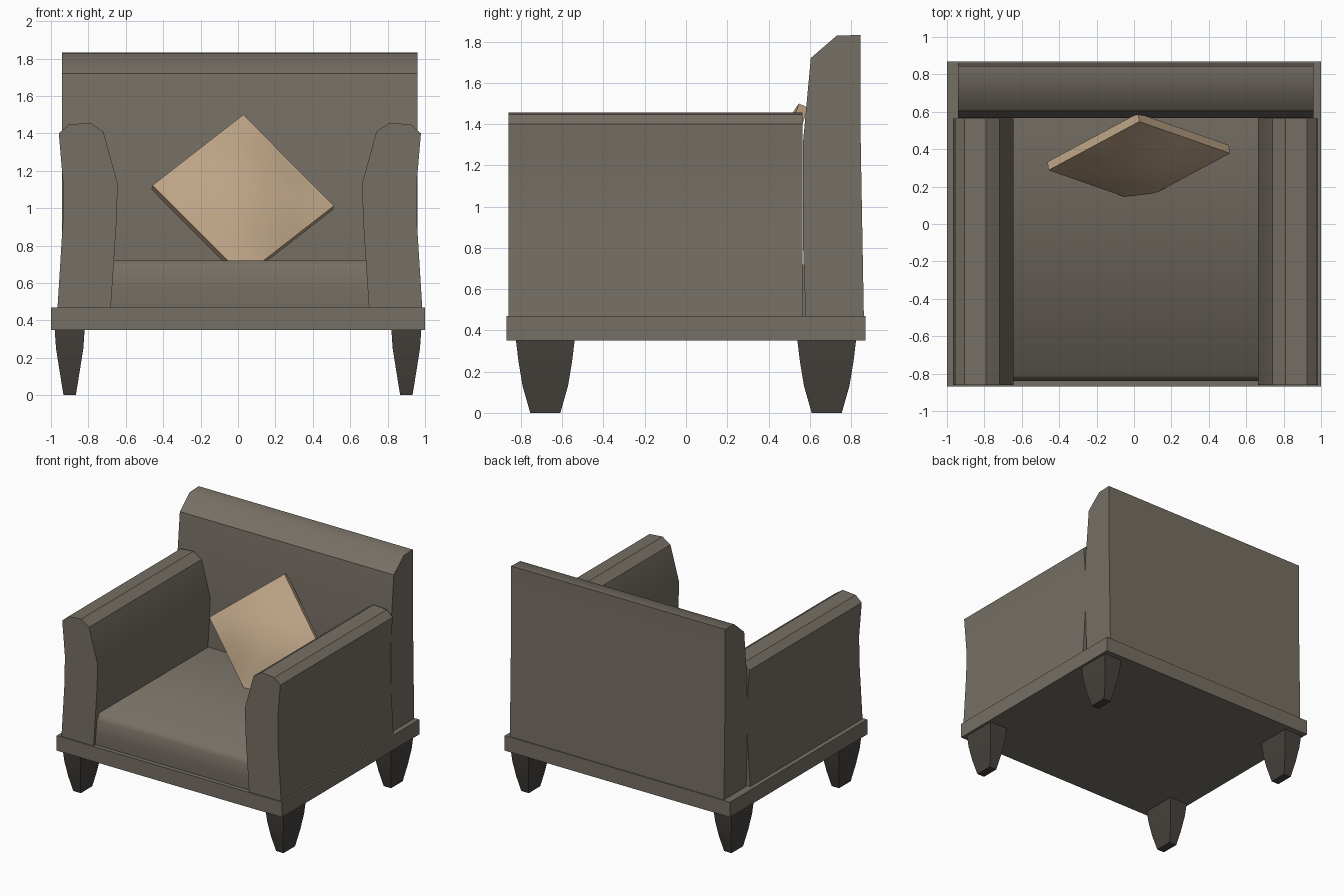
import bpy, bmesh, math
from mathutils import Vector

if "Cube" in bpy.data.objects:
    bpy.data.objects.remove(bpy.data.objects["Cube"])


def material(name, rgb):
    m = bpy.data.materials.new(name)
    m.diffuse_color = (*rgb, 1)
    m.use_nodes = True
    m.node_tree.nodes["Principled BSDF"].inputs["Base Color"].default_value = m.diffuse_color
    return m


fabric = material("fabric", (0.182, 0.160, 0.129))
dark_wood = material("dark_wood", (0.062, 0.055, 0.047))
tan = material("tan_cloth", (0.51, 0.37, 0.24))


def finish(bm, name, mat, angle=25):
    bmesh.ops.recalc_face_normals(bm, faces=bm.faces)
    me = bpy.data.meshes.new(name)
    bm.to_mesh(me)
    bm.free()
    ob = bpy.data.objects.new(name, me)
    bpy.context.collection.objects.link(ob)
    me.materials.append(mat)
    bpy.ops.object.select_all(action='DESELECT')
    ob.select_set(True)
    bpy.context.view_layer.objects.active = ob
    bpy.ops.object.shade_smooth_by_angle(angle=math.radians(angle))
    return ob


def loft(name, rings, mat, angle=25):
    """Skin a list of equal-length point rings and cap both ends."""
    bm = bmesh.new()
    vs = [[bm.verts.new(p) for p in r] for r in rings]
    n = len(vs[0])
    for a, b in zip(vs, vs[1:]):
        for i in range(n):
            j = (i + 1) % n
            bm.faces.new((a[i], a[j], b[j], b[i]))
    bm.faces.new(vs[0])
    bm.faces.new(vs[-1])
    return finish(bm, name, mat, angle)


def rect(x0, x1, y0, y1, z):
    return [(x0, y0, z), (x1, y0, z), (x1, y1, z), (x0, y1, z)]


# Base frame
loft("base", [rect(-1, 1, -0.87, 0.87, z) for z in (0.35, 0.47)], fabric)

# Backrest: side profile (y, z) swept across x
back = [(0.58, 0.47), (0.566, 0.85), (0.566, 1.3), (0.605, 1.72), (0.73, 1.828),
        (0.845, 1.832), (0.847, 1.3), (0.862, 0.47)]
loft("backrest", [[(x, y, z) for y, z in back] for x in (-0.94, 0.96)], fabric, 42)

# Arms: front profile (x, z) swept along y, mirrored about the body centre
arm = [(0.975, 0.47), (0.947, 0.92), (0.945, 1.13), (0.968, 1.40), (0.915, 1.447),
       (0.80, 1.457), (0.73, 1.41), (0.653, 1.13), (0.66, 0.92), (0.69, 0.47)]
for side, s in (("left", -1), ("right", 1)):
    loft(side + "_arm", [[(0.01 + s * x, y, z) for x, z in arm]
                         for y in (-0.86, 0.565)], fabric)

# Seat cushion: side profile swept across x, with a soft front edge
seat = [(-0.835, 0.47), (-0.84, 0.56), (-0.835, 0.67), (-0.81, 0.72),
        (0.585, 0.72), (0.585, 0.47)]
loft("seat", [[(x, y, z) for y, z in seat] for x in (-0.68, 0.70)], fabric, 65)

# Tapered legs: half width, half depth, height
levels = [(0.033, 0.073, 0), (0.054, 0.11, 0.13), (0.073, 0.13, 0.25), (0.08, 0.142, 0.35)]
for sx, side in ((-1, "left"), (1, "right")):
    for sy, end in ((-1, "front"), (1, "back")):
        cx, cy = sx * 0.9, sy * 0.682
        loft(f"{end}_{side}_leg", [rect(cx - w, cx + w, cy - d, cy + d, z)
                                   for w, d, z in levels], dark_wood)

# Throw pillow: puffed square standing on its corner, leaning on the back
centre = Vector((0.025, 0.355, 1.057))
to_right = Vector((0.485, 0.045, -0.055))
to_top = Vector((0, 0.215, 0.432))
facing = to_right.cross(to_top).normalized()
N = 6
bm = bmesh.new()
sheets = []
for s in (1, -1):
    grid = []
    for i in range(N + 1):
        row = []
        for j in range(N + 1):
            u, v = 2 * i / N - 1, 2 * j / N - 1
            t = 0.025 + 0.075 * (1 - u * u) * (1 - v * v)
            row.append(bm.verts.new(centre + to_right * (u + v) / 2
                                    + to_top * (v - u) / 2 + facing * s * t))
        grid.append(row)
    for i in range(N):
        for j in range(N):
            bm.faces.new((grid[i][j], grid[i + 1][j], grid[i + 1][j + 1], grid[i][j + 1]))
    sheets.append(grid)
f, b = sheets
for k in range(N):
    for e in (0, N):
        bm.faces.new((f[k][e], f[k + 1][e], b[k + 1][e], b[k][e]))
        bm.faces.new((f[e][k], f[e][k + 1], b[e][k + 1], b[e][k]))
finish(bm, "throw_pillow", tan, 40)
